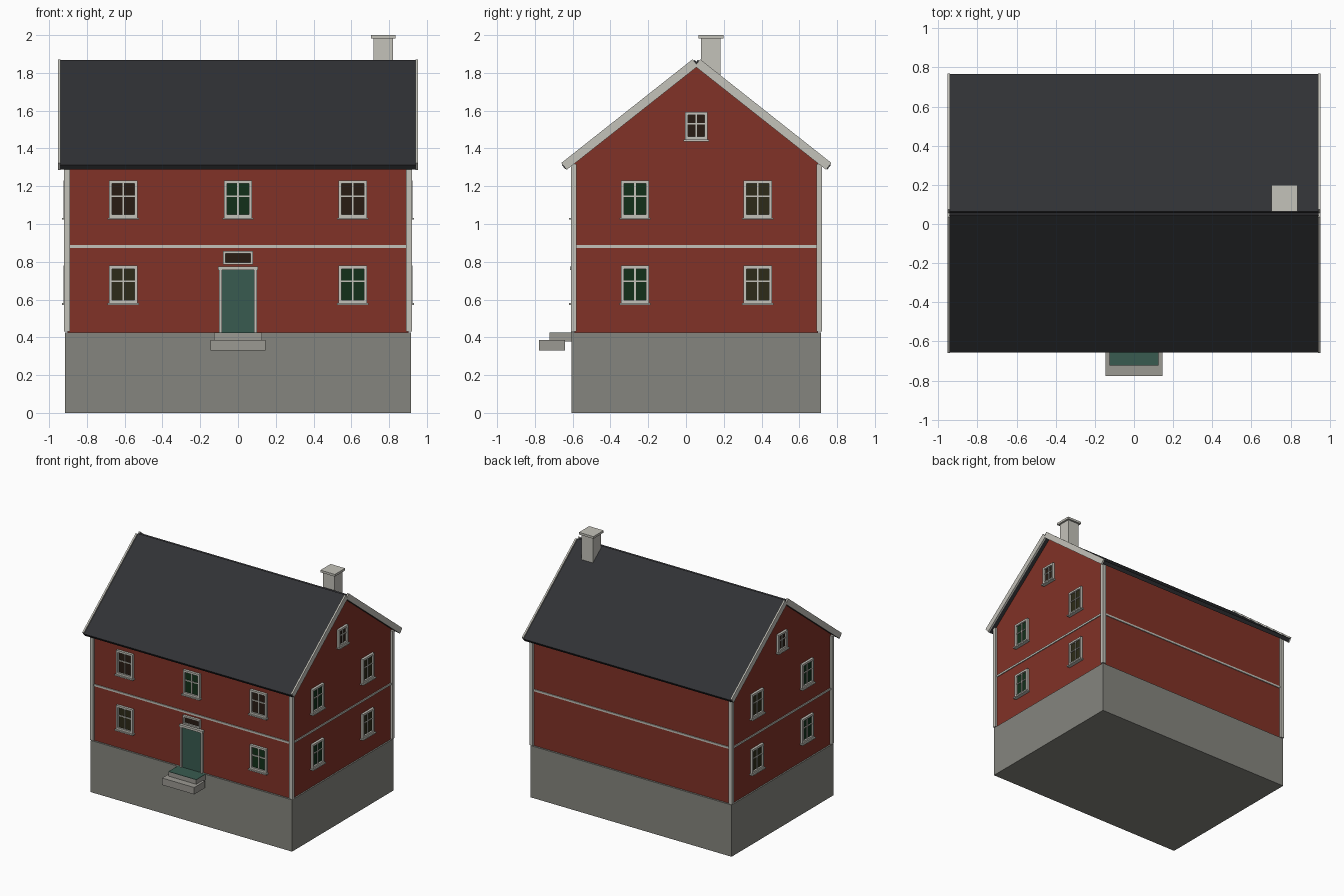
import bpy, bmesh
from math import radians
from mathutils import Matrix, Vector

if "Cube" in bpy.data.objects:
    bpy.data.objects.remove(bpy.data.objects["Cube"])

CY = 0.055          # ridge line position in y
SLOPE = 0.79        # roof rise per unit run
WX, WY = 0.903, 0.645   # wall half sizes


def material(name, rgb):
    m = bpy.data.materials.new(name)
    m.diffuse_color = (*rgb, 1)
    m.use_nodes = True
    m.node_tree.nodes["Principled BSDF"].inputs["Base Color"].default_value = m.diffuse_color
    return m


RED = material("red_wood", (0.22, 0.032, 0.02))
TRIM = material("pale_trim", (0.55, 0.54, 0.49))
STONE = material("foundation_stone", (0.235, 0.235, 0.21))
STEP = material("step_stone", (0.33, 0.32, 0.29))
ROOF = material("dark_roof", (0.03, 0.031, 0.035))
GREEN = material("door_green", (0.04, 0.105, 0.08))
GLASS = {
    "green": material("green_glass", (0.006, 0.03, 0.01)),
    "brown": material("brown_glass", (0.022, 0.012, 0.007)),
    "olive": material("olive_glass", (0.026, 0.024, 0.009)),
}


def finish(name, bm, mat):
    bmesh.ops.recalc_face_normals(bm, faces=bm.faces)
    mesh = bpy.data.meshes.new(name)
    bm.to_mesh(mesh)
    bm.free()
    mesh.materials.append(mat)
    ob = bpy.data.objects.new(name, mesh)
    bpy.context.collection.objects.link(ob)
    return ob


def boxes(name, spans, mat, matrix=Matrix()):
    """One object from several (x0, x1, y0, y1, z0, z1) boxes."""
    bm = bmesh.new()
    for x0, x1, y0, y1, z0, z1 in spans:
        place = Matrix.Translation(((x0 + x1) / 2, (y0 + y1) / 2, (z0 + z1) / 2))
        size = Matrix.Diagonal((x1 - x0, y1 - y0, z1 - z0, 1))
        bmesh.ops.create_cube(bm, size=1, matrix=matrix @ place @ size)
    return finish(name, bm, mat)


def extrude_x(name, profile, x0, x1, mat):
    """Extrude a (y, z) profile along x."""
    bm = bmesh.new()
    face = bm.faces.new([bm.verts.new((x0, y, z)) for y, z in profile])
    new = bmesh.ops.extrude_face_region(bm, geom=[face])["geom"]
    verts = [v for v in new if isinstance(v, bmesh.types.BMVert)]
    bmesh.ops.translate(bm, verts=verts, vec=(x1 - x0, 0, 0))
    return finish(name, bm, mat)


def slope_profile(side, eave, ridge, top, thick):
    """Square-ended strip along one roof slope; eave and ridge are offsets from CY."""
    d = Vector((-1, SLOPE)).normalized() * thick    # eave outwards is +, so inwards-down
    d = Vector((-d.y, -abs(d.x)))
    pts = [Vector((eave, top - SLOPE * eave)), Vector((ridge, top - SLOPE * ridge))]
    pts += [pts[1] + d, pts[0] + d]
    return [(CY + side * p.x, p.y) for p in pts]


# Foundation and walls
boxes("foundation", [(-0.915, 0.915, -0.605, 0.715, 0, 0.425)], STONE)
boxes("walls", [(-WX, WX, CY - WY, CY + WY, 0.42, 1.333)], RED)
extrude_x("gable_attic", [(CY - WY, 1.333), (CY + WY, 1.333), (CY, 1.333 + WY * SLOPE)],
          -WX, WX, RED)

# Corner boards and storey band
boxes("corner_boards",
      [(sx * 0.905 - 0.015, sx * 0.905 + 0.015, CY + sy * 0.65 - 0.014, CY + sy * 0.65 + 0.014,
        0.43, 1.318) for sx in (-1, 1) for sy in (-1, 1)], TRIM)
b = 0.007
boxes("storey_band",
      [(-WX - b, WX + b, CY + s * WY - b, CY + s * WY + b, 0.874, 0.89) for s in (-1, 1)] +
      [(s * WX - b, s * WX + b, CY - WY - b, CY + WY + b, 0.874, 0.89) for s in (-1, 1)], TRIM)

# Roof slabs and barge boards
for side, word in ((-1, "front"), (1, "back")):
    extrude_x("roof_" + word, slope_profile(side, 0.712, 0.008, 1.875, 0.03), -0.942, 0.942, ROOF)
    for sx, hand in ((-1, "left"), (1, "right")):
        extrude_x(f"barge_board_{word}_{hand}", slope_profile(side, 0.715, 0.02, 1.888, 0.046),
                  sx * 0.94, sx * 0.954, TRIM)

# Chimney
boxes("chimney", [(0.718, 0.82, 0.08, 0.183, 1.65, 1.985),
                  (0.703, 0.835, 0.065, 0.198, 1.982, 2.0)], TRIM)


# Windows: frame, cross bars, sill and glass; local -y points outwards
def window(name, matrix, w, h, glass):
    f, x, z = 0.016, w / 2, h / 2
    out = -0.02
    bar = 0.16 * z
    boxes(name + "_frame", [
        (-x, -x + f, out, 0.004, -z, z), (x - f, x, out, 0.004, -z, z),
        (-x + f, x - f, out, 0.004, z - f, z), (-x + f, x - f, out, 0.004, -z, -z + f),
        (-0.004, 0.004, -0.013, 0.003, -z + f, z - f),
        (-x + f, x - f, -0.013, 0.003, bar - 0.004, bar + 0.004),
        (-x - 0.008, x + 0.008, -0.03, 0.004, -z - 0.01, -z)], TRIM, matrix)
    boxes(name + "_glass", [(-x + f, x - f, -0.006, 0.002, -z + f, z - f)], GLASS[glass], matrix)


LOW, HIGH = 0.68, 1.132
front = [(-0.607, HIGH, "brown"), (0, HIGH, "green"), (0.607, HIGH, "brown"),
         (-0.607, LOW, "olive"), (0.607, LOW, "green")]
for i, (x, z, g) in enumerate(front):
    window(f"front_window_{i}", Matrix.Translation((x, CY - WY, z)), 0.15, 0.198, g)

for s, hand in ((1, "right"), (-1, "left")):
    turn = Matrix.Rotation(radians(90 * s), 4, "Z")
    for i, (y, z, w, h, g) in enumerate([
            (-0.27, HIGH, 0.15, 0.198, "green"), (0.38, HIGH, 0.15, 0.198, "olive"),
            (-0.27, LOW, 0.15, 0.198, "green"), (0.38, LOW, 0.15, 0.198, "olive"),
            (CY, 1.52, 0.12, 0.146, "brown")]):
        window(f"{hand}_window_{i}", Matrix.Translation((s * WX, y, z)) @ turn, w, h, g)

# Door with frame, hood board and transom light
F = CY - WY
boxes("door", [(-0.086, 0.086, F - 0.01, F + 0.01, 0.425, 0.76)], GREEN)
boxes("door_frame", [(-0.1, -0.085, F - 0.02, F, 0.425, 0.76), (0.085, 0.1, F - 0.02, F, 0.425, 0.76),
                     (-0.105, 0.105, F - 0.024, F, 0.757, 0.775)], TRIM)
boxes("transom_frame", [(-0.079, -0.066, F - 0.02, F, 0.785, 0.857), (0.066, 0.079, F - 0.02, F, 0.785, 0.857),
                        (-0.066, 0.066, F - 0.02, F, 0.843, 0.857), (-0.066, 0.066, F - 0.02, F, 0.785, 0.797)], TRIM)
boxes("transom_glass", [(-0.066, 0.066, F - 0.006, F + 0.002, 0.797, 0.843)], GLASS["brown"])

# Entrance steps, upper one with a green tread
boxes("steps", [(-0.126, 0.126, -0.722, -0.59, 0.377, 0.422),
                (-0.146, 0.146, -0.777, -0.64, 0.33, 0.387)], STEP)
boxes("step_tread", [(-0.126, 0.126, -0.722, -0.6, 0.422, 0.425)], GREEN)
